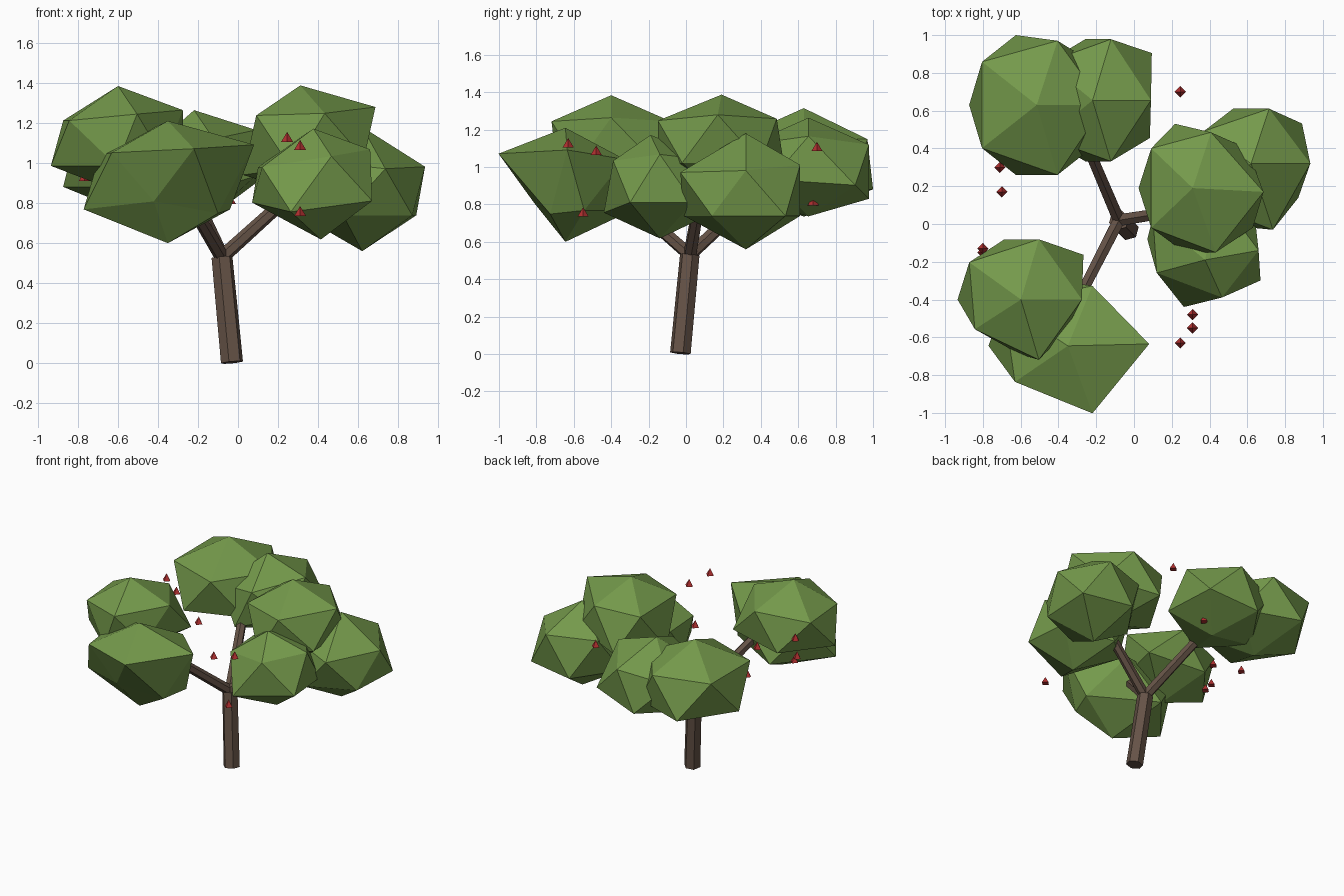
import bpy
from math import radians
from mathutils import Matrix, Vector

cube = bpy.data.objects.get("Cube")
if cube:
    bpy.data.objects.remove(cube, do_unlink=True)


def material(name, rgb):
    mat = bpy.data.materials.new(name)
    mat.use_nodes = True
    mat.diffuse_color = (*rgb, 1)
    mat.node_tree.nodes["Principled BSDF"].inputs["Base Color"].default_value = (*rgb, 1)
    return mat


bark = material("bark brown", (0.13, 0.085, 0.062))
leaf = material("leaf green", (0.175, 0.32, 0.07))
red = material("fruit red", (0.45, 0.03, 0.03))


def finish(name, mat):
    obj = bpy.context.object
    obj.name = name
    obj.data.materials.append(mat)
    return obj


def limb(name, start, end, r_start, r_end):
    """Tapered six-sided limb between two points."""
    start, end = Vector(start), Vector(end)
    axis = end - start
    bpy.ops.mesh.primitive_cone_add(vertices=6, radius1=r_start, radius2=r_end,
                                    depth=axis.length, location=(start + end) / 2,
                                    rotation=axis.to_track_quat("Z", "Y").to_euler())
    return finish(name, bark)


def foliage(name, centre, radii, tilt, nudges):
    """Faceted clump with its +x side lifted by tilt degrees and some corners nudged."""
    bpy.ops.mesh.primitive_ico_sphere_add(subdivisions=1, radius=1, location=centre)
    obj = finish(name, leaf)
    obj.data.transform(Matrix.Rotation(radians(-tilt), 4, "Y") @ Matrix.Diagonal((*radii, 1)))
    for corner, offset in nudges.items():
        obj.data.vertices[corner].co += Vector(offset)
    return obj


# Leaning trunk and three branches from its fork
fork = (-0.08, 0.02, 0.53)
limb("trunk", (-0.03, -0.03, 0.005), fork, 0.057, 0.054)
limb("branch_back", fork, (-0.25, 0.42, 0.90), 0.036, 0.032)
limb("branch_front", fork, (-0.28, -0.37, 0.87), 0.036, 0.032)
limb("branch_left", fork, (0.23, 0.07, 0.81), 0.036, 0.032)

# Leaf clumps; corner 0 is the bottom, 1-5 ring the lower half, 6-10 the upper, 11 is the top
foliage("foliage_back_large", (-0.515, 0.63, 1.015), (0.40, 0.435, 0.30), 0,
        {0: (0, 0, 0.02), 9: (0, -0.03, 0)})
foliage("foliage_back_small", (-0.19, 0.655, 0.975), (0.35, 0.38, 0.285), 12,
        {0: (0, 0, 0.04), 1: (0, 0, 0.03), 5: (0.01, 0.05, 0), 11: (0.03, 0, 0.01)})
foliage("foliage_front_upper", (-0.595, -0.40, 1.115), (0.37, 0.375, 0.27), 5,
        {1: (-0.05, 0.02, 0), 2: (0.08, 0.03, 0), 3: (-0.02, 0, 0.02),
         5: (0.05, 0.04, 0), 7: (0.03, 0.04, 0), 11: (0.02, 0, 0)})
foliage("foliage_front_lower", (-0.35, -0.645, 0.905), (0.47, 0.42, 0.305), 0,
        {1: (-0.09, 0.14, -0.02), 2: (0.06, 0.19, 0.04), 5: (-0.03, -0.12, 0),
         6: (0, 0, 0.03), 7: (0.06, 0.03, 0.01), 9: (0, -0.04, 0),
         10: (0.01, 0.01, 0.05)})
foliage("foliage_left_upper", (0.35, 0.19, 1.11), (0.365, 0.40, 0.28), 8,
        {3: (-0.02, 0, 0), 4: (-0.05, 0, 0), 5: (-0.03, 0, 0), 7: (0.02, 0, 0.04),
         8: (0.02, 0, 0.03), 9: (-0.025, -0.045, 0.01), 10: (0.03, -0.02, 0)})
foliage("foliage_left_front", (0.37, -0.14, 0.895), (0.35, 0.34, 0.28), 9,
        {1: (0.03, 0.02, 0), 2: (-0.03, -0.01, 0), 3: (-0.01, 0.06, 0.08),
         6: (0.02, 0.04, 0), 7: (0.02, 0.06, 0), 11: (0.05, -0.05, 0)})
foliage("foliage_left_back", (0.62, 0.30, 0.875), (0.345, 0.365, 0.305), 0,
        {0: (0, 0.02, -0.01), 1: (0, 0.03, 0), 5: (0.02, 0.04, 0), 6: (0.02, -0.02, -0.04),
         10: (0.005, 0.02, -0.03), 11: (0, 0.02, 0)})

# Small four-sided fruits
fruits = [(0.245, -0.63, 1.13), (0.31, -0.48, 1.09), (0.31, -0.55, 0.76),
          (0.245, 0.70, 1.11), (-0.04, 0.68, 0.82), (-0.71, 0.30, 0.995),
          (-0.70, 0.17, 1.145), (-0.80, -0.13, 1.12), (-0.80, -0.15, 0.98),
          (-0.765, -0.17, 0.935), (-0.60, 0.40, 0.765)]
for i, spot in enumerate(fruits, 1):
    bpy.ops.mesh.primitive_cone_add(vertices=4, radius1=0.03, radius2=0,
                                    depth=0.05, location=spot)
    finish(f"fruit_{i}", red)
